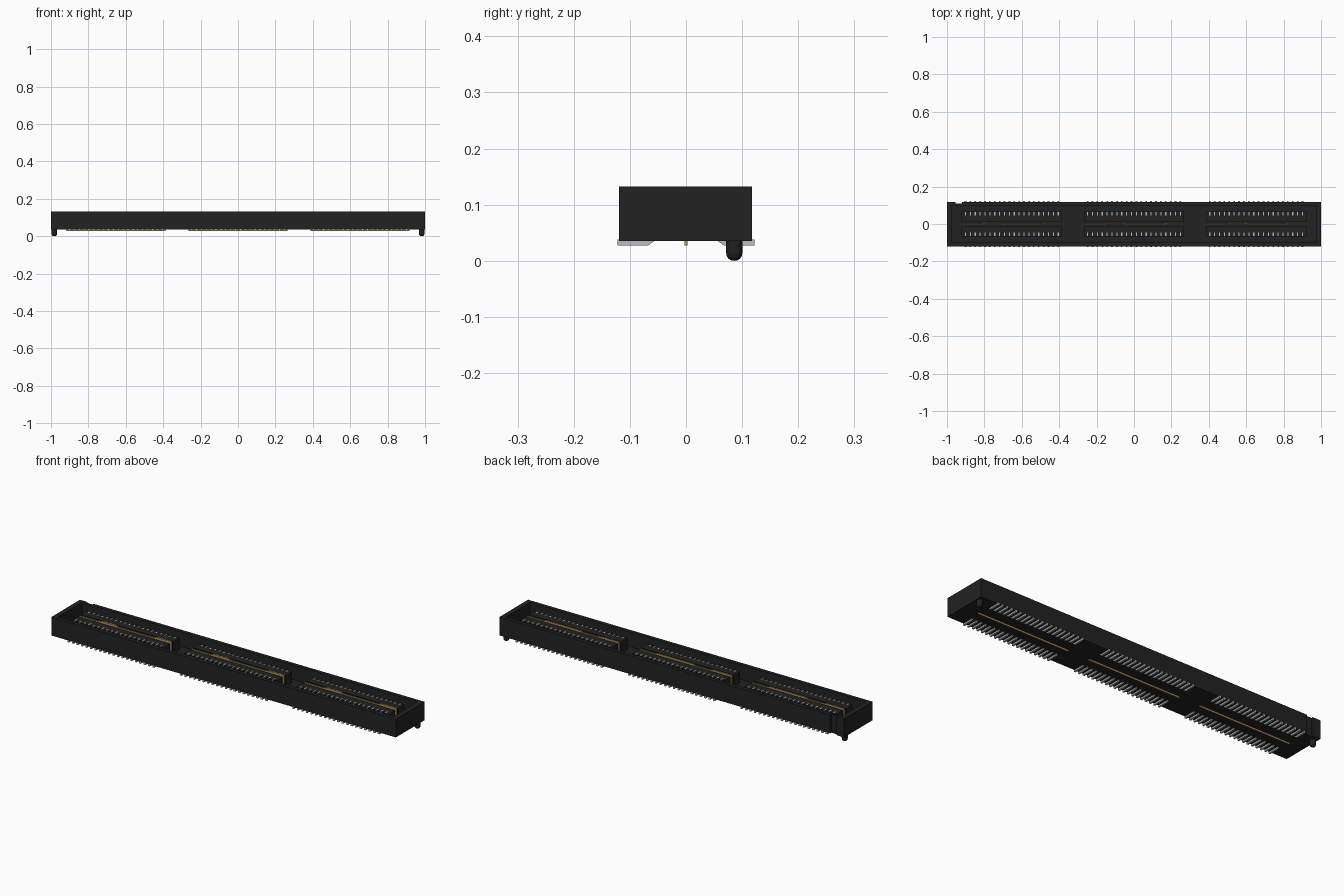
import bpy, bmesh, math
from mathutils import Matrix, Vector

if "Cube" in bpy.data.objects:
    bpy.data.objects.remove(bpy.data.objects["Cube"])


def material(name, rgb):
    m = bpy.data.materials.new(name)
    m.diffuse_color = (*rgb, 1)
    m.use_nodes = True
    m.node_tree.nodes["Principled BSDF"].inputs["Base Color"].default_value = m.diffuse_color
    return m


BLACK = material("black plastic", (0.016, 0.016, 0.016))
SILVER = material("tin contact", (0.5, 0.5, 0.52))
GOLD = material("gold plating", (0.5, 0.29, 0.09))


def finish(bm, name, mat):
    bmesh.ops.recalc_face_normals(bm, faces=bm.faces)
    me = bpy.data.meshes.new(name)
    bm.to_mesh(me)
    bm.free()
    me.materials.append(mat)
    ob = bpy.data.objects.new(name, me)
    bpy.context.collection.objects.link(ob)
    return ob


def add_box(bm, x0, x1, y0, y1, z0, z1):
    m = Matrix.Translation(((x0 + x1) / 2, (y0 + y1) / 2, (z0 + z1) / 2))
    m = m @ Matrix.Diagonal((x1 - x0, y1 - y0, z1 - z0, 1))
    bmesh.ops.create_cube(bm, size=1, matrix=m)


def box(name, *dims, mat=BLACK):
    bm = bmesh.new()
    add_box(bm, *dims)
    return finish(bm, name, mat)


def add_prism(bm, pts, offset):
    f = bm.faces.new([bm.verts.new(p) for p in pts])
    ext = bmesh.ops.extrude_face_region(bm, geom=[f])["geom"]
    bmesh.ops.translate(bm, verts=[g for g in ext if isinstance(g, bmesh.types.BMVert)], vec=offset)
    return f


BANKS = (-0.653, 0.0, 0.653)
PINS, PITCH = 20, 0.0261
BOTTOM, FLOOR, TOP, ISLAND = 0.035, 0.055, 0.132, 0.116

# Open-topped housing with a key groove in the back wall
housing = box("housing", -1, 1, -0.119, 0.118, BOTTOM, TOP)
cutters = [box("cavity_cutter", -0.975, 0.975, -0.1, 0.099, FLOOR, 0.2),
           box("key_groove_cutter", -0.955, -0.92, 0.109, 0.2, 0, 0.2)]
for c in cutters:
    c.hide_render = True
    c.hide_set(True)
    mod = housing.modifiers.new("cut", 'BOOLEAN')
    mod.operation = 'DIFFERENCE'
    mod.solver = 'EXACT'
    mod.object = c

# Contact profile in y, z: blade inside, foot outside
BLADE = [(0.046, BOTTOM + 0.005), (0.07, BOTTOM + 0.005), (0.07, ISLAND - 0.008),
         (0.064, ISLAND + 0.001), (0.046, ISLAND + 0.001)]
FOOT = [(0.122, 0.027), (0.122, 0.038), (0.118, 0.038), (0.116, 0.0355),
        (0.056, 0.0355), (0.068, 0.027)]

for n, cx in enumerate(BANKS, 1):
    # Raised bank: two walls with a slot between them
    bm = bmesh.new()
    for s in (-1, 1):
        ya, yb = sorted((s * 0.013, s * 0.066))
        add_box(bm, cx - 0.268, cx + 0.268, ya, yb, FLOOR - 0.005, ISLAND)
    finish(bm, f"contact_bank_{n}", BLACK)

    # Two rows of contacts
    bm = bmesh.new()
    for i in range(PINS):
        x = cx + (i - (PINS - 1) / 2) * PITCH
        for s in (-1, 1):
            for prof, w in ((BLADE, 0.006), (FOOT, 0.009)):
                add_prism(bm, [(x - w / 2, s * y, z) for y, z in prof], Vector((w, 0, 0)))
    finish(bm, f"contacts_{n}", SILVER)

    # Wavy ground blade, kinked along the slot
    path = [(-0.265, -0.003), (-0.16, -0.003), (-0.14, 0.006), (-0.06, 0.006), (-0.04, -0.003),
            (0.16, -0.003), (0.18, 0.006), (0.265, 0.006)]
    t = 0.003
    pts = [(cx + x, y + t, FLOOR) for x, y in path] + [(cx + x, y - t, FLOOR) for x, y in reversed(path)]
    bm = bmesh.new()
    add_prism(bm, pts, Vector((0, 0, ISLAND + 0.002 - FLOOR)))
    # Ground tail under the floor
    add_box(bm, cx - 0.265, cx + 0.265, -0.0025, 0.0025, 0.027, BOTTOM + 0.01)
    finish(bm, f"ground_blade_{n}", GOLD)

# Round-ended locating pegs
for side, x in (("left", -0.982), ("right", 0.982)):
    r, seg = 0.0145, 20
    prof = [(0, 0), (0.006, 0.0008), (0.0105, 0.004), (0.0135, 0.0085), (r, 0.014), (r, BOTTOM + 0.005)]
    bm = bmesh.new()
    vs = [bm.verts.new((x + a, 0.086, z)) for a, z in prof]
    es = [bm.edges.new(p) for p in zip(vs, vs[1:])]
    bmesh.ops.spin(bm, geom=vs + es, cent=(x, 0.086, 0), axis=(0, 0, 1),
                   angle=math.tau, steps=seg)
    bmesh.ops.remove_doubles(bm, verts=bm.verts, dist=0.0001)
    peg = finish(bm, f"{side}_locating_peg", BLACK)
    for p in peg.data.polygons:
        p.use_smooth = True
